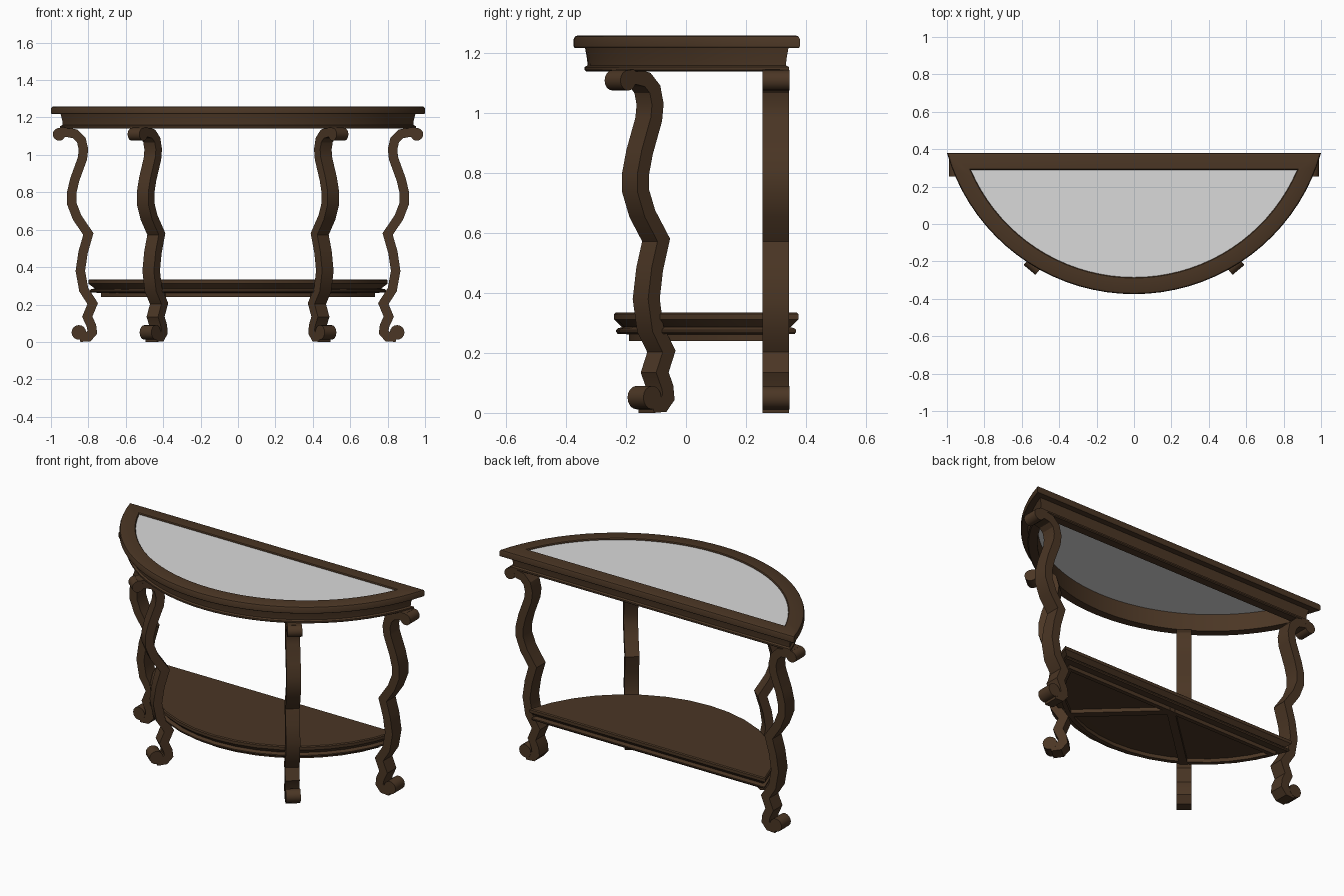
import bpy, bmesh, math
from mathutils import Vector

if "Cube" in bpy.data.objects:
    bpy.data.objects.remove(bpy.data.objects["Cube"])


def material(name, col):
    m = bpy.data.materials.new(name)
    m.diffuse_color = (*col, 1)
    m.use_nodes = True
    m.node_tree.nodes["Principled BSDF"].inputs["Base Color"].default_value = m.diffuse_color
    return m


WOOD = material("dark walnut wood", (0.070, 0.037, 0.018))
GLASS = material("pale grey glass", (0.70, 0.70, 0.70))


def finish(bm, name, mat, angle=30):
    bmesh.ops.recalc_face_normals(bm, faces=bm.faces)
    me = bpy.data.meshes.new(name)
    bm.to_mesh(me)
    bm.free()
    me.materials.append(mat)
    ob = bpy.data.objects.new(name, me)
    bpy.context.collection.objects.link(ob)
    bpy.ops.object.select_all(action='DESELECT')
    ob.select_set(True)
    bpy.context.view_layer.objects.active = ob
    bpy.ops.object.shade_smooth_by_angle(angle=math.radians(angle))
    return ob


def half_round(shape, d, n):
    """Circular segment with a straight back, inset by d on every side."""
    radius, cy, back = shape
    r, yb = radius - d, back - d
    a = math.acos((cy - yb) / r)
    return [(r * math.sin(t), cy - r * math.cos(t))
            for t in (-a + 2 * a * i / n for i in range(n + 1))]


def half_round_loft(name, shape, profile, n, mat, ring=False):
    """Loft inset/height pairs; ring closes the profile, otherwise ends are capped."""
    bm = bmesh.new()
    rings = [[bm.verts.new((x, y, z)) for x, y in half_round(shape, d, n)]
             for d, z in profile]
    pairs = list(zip(rings, rings[1:]))
    if ring:
        pairs.append((rings[-1], rings[0]))
    else:
        bm.faces.new(rings[0])
        bm.faces.new(rings[-1])
    for a, b in pairs:
        for i in range(n + 1):
            j = (i + 1) % (n + 1)
            bm.faces.new((a[i], a[j], b[j], b[i]))
    return finish(bm, name, mat)


TOP = (1.04, 0.665, 0.38)
SHELF = (0.828, 0.588, 0.375)

# Table top frame with moulded apron, and its glass panel
half_round_loft("top_frame", TOP, [
    (0.038, 1.218), (0.003, 1.218), (0, 1.223), (0, 1.247), (0.004, 1.256),
    (0.013, 1.26), (0.086, 1.26), (0.09, 1.255), (0.09, 1.14), (0.042, 1.14),
    (0.036, 1.145), (0.036, 1.154), (0.046, 1.16), (0.045, 1.18)],
    36, WOOD, ring=True)
half_round_loft("glass_panel", TOP, [(0.089, 1.243), (0.089, 1.252)], 36, GLASS)

# Lower shelf with moulded edge, under-frame ring
half_round_loft("shelf", SHELF, [
    (0.006, 0.335), (0, 0.33), (0, 0.312), (0.026, 0.286), (0.012, 0.282),
    (0.007, 0.277), (0.007, 0.27), (0.012, 0.264), (0.05, 0.262)], 16, WOOD)
half_round_loft("shelf_under_frame", SHELF, [
    (0.05, 0.268), (0.05, 0.24), (0.075, 0.24), (0.075, 0.268)], 16, WOOD, ring=True)

# Leg side profile: distance outwards and height along the centre line
PATH = [(0.955, 1.12), (0.915, 1.121), (0.87, 1.112), (0.838, 1.08), (0.826, 1.03),
        (0.832, 0.98), (0.872, 0.87), (0.889, 0.80), (0.889, 0.74), (0.86, 0.665),
        (0.800, 0.577), (0.828, 0.48), (0.843, 0.38), (0.825, 0.28), (0.777, 0.205),
        (0.806, 0.135), (0.783, 0.085), (0.779, 0.052), (0.80, 0.028), (0.845, 0.025)]
SCROLLS = [(0.956, 1.11, 0.034), (0.851, 0.051, 0.039)]
HALF = 0.025


def leg(name, side, centre, angle, width):
    c, s = math.cos(angle), math.sin(angle)

    def place(r, w, z):
        u = r - 0.872
        return (side * (centre[0] + u * c + w * s), centre[1] - u * s + w * c, z)

    bm = bmesh.new()

    def vert(r, w, z):
        return bm.verts.new(place(r, w, z))

    # curved stem
    pts = [Vector(p) for p in PATH]
    h = width / 2
    sections = []
    for i, p in enumerate(pts):
        a = (p - pts[i - 1]).normalized() if i else (pts[1] - p).normalized()
        b = (pts[i + 1] - p).normalized() if i < len(pts) - 1 else a
        t = (a + b).normalized()
        k = HALF / max(0.75, t.dot(a))
        nx, nz = -t.y * k, t.x * k
        sections.append([vert(p.x + e * nx, w, p.y + e * nz)
                         for e, w in ((1, -h), (1, h), (-1, h), (-1, -h))])
    for a, b in zip(sections, sections[1:]):
        for i in range(4):
            j = (i + 1) % 4
            bm.faces.new((a[i], a[j], b[j], b[i]))
    bm.faces.new(sections[0])
    bm.faces.new(sections[-1])
    # rolled ends
    n = 16
    for r0, z0, rad in SCROLLS:
        loops = [[vert(r0 + rad * math.cos(2 * math.pi * i / n), w,
                       z0 + rad * math.sin(2 * math.pi * i / n)) for i in range(n)]
                 for w in (-h - 0.001, h + 0.001)]
        for f in loops:
            bm.faces.new(f)
        for i in range(n):
            j = (i + 1) % n
            bm.faces.new((loops[0][i], loops[0][j], loops[1][j], loops[1][i]))
    finish(bm, name, WOOD)


def strut(name, start, end, width, z0, z1):
    a, b = Vector(start), Vector(end)
    d = (b - a).normalized()
    nrm = Vector((-d.y, d.x)) * width / 2
    bm = bmesh.new()
    lo, hi = [[bm.verts.new((p.x, p.y, z)) for p in (a + nrm, a - nrm, b - nrm, b + nrm)]
              for z in (z0, z1)]
    bm.faces.new(lo)
    bm.faces.new(hi)
    for i in range(4):
        j = (i + 1) % 4
        bm.faces.new((lo[i], lo[j], hi[j], hi[i]))
    finish(bm, name, WOOD)


# Two back legs, two splayed front legs, and the struts below the shelf
for side, word in ((-1, "left"), (1, "right")):
    leg("back_leg_" + word, side, (0.872, 0.30), 0, 0.088)
    leg("front_leg_" + word, side, (0.483, -0.155), math.radians(50), 0.08)
    strut("shelf_strut_" + word, (0, 0.31), (side * 0.45, -0.11), 0.045, 0.24, 0.268)
